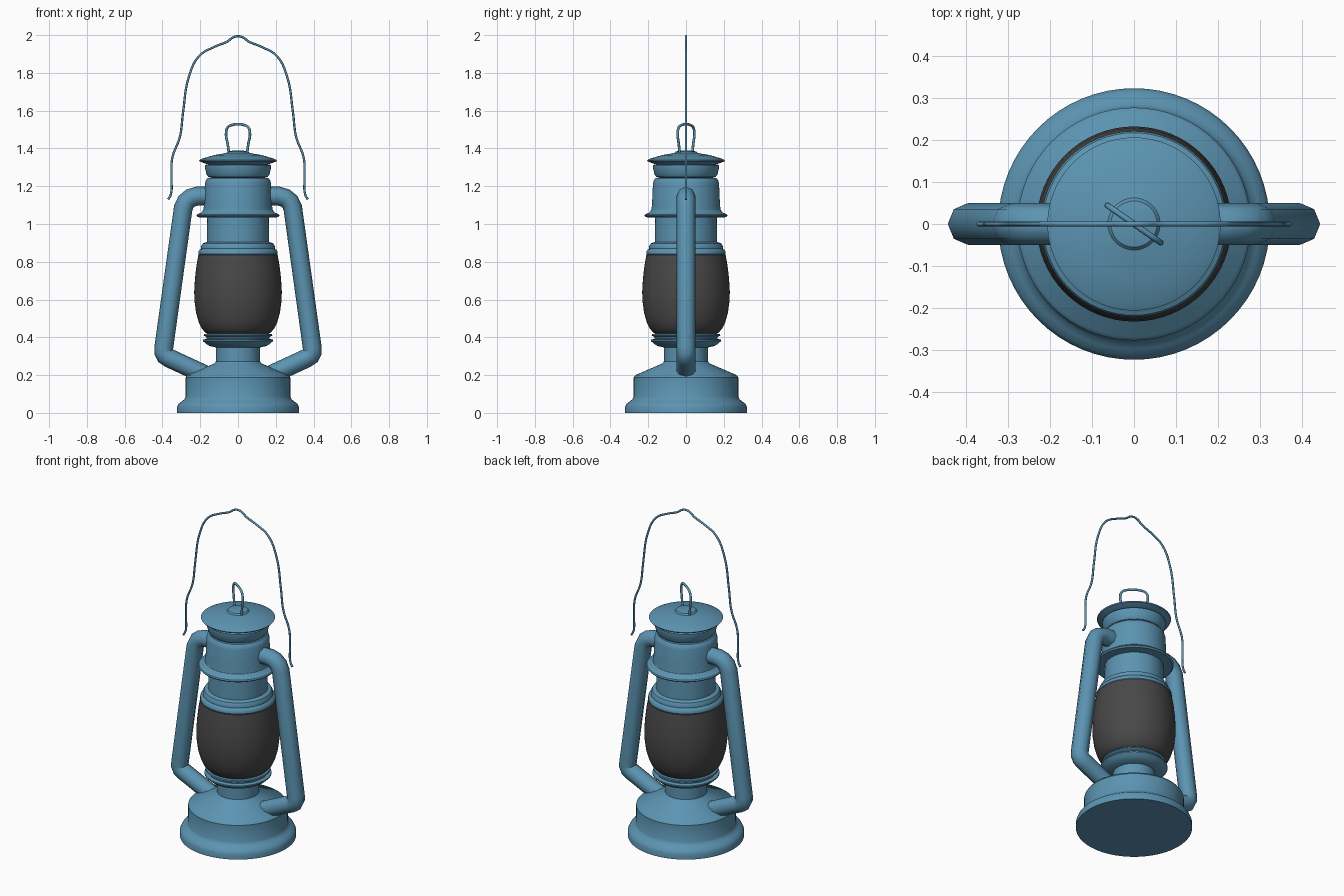
import bpy, bmesh, math
from mathutils import Vector

if "Cube" in bpy.data.objects:
    bpy.data.objects.remove(bpy.data.objects["Cube"])


def material(name, rgb):
    m = bpy.data.materials.new(name)
    m.diffuse_color = (*rgb, 1)
    m.use_nodes = True
    m.node_tree.nodes["Principled BSDF"].inputs["Base Color"].default_value = m.diffuse_color
    return m


BLUE = material("blue_metal", (0.107, 0.296, 0.445))
DARK = material("dark_glass", (0.065, 0.065, 0.065))


def finish(ob, mat, angle):
    ob.data.materials.clear()
    ob.data.materials.append(mat)
    bpy.ops.object.select_all(action='DESELECT')
    ob.select_set(True)
    bpy.context.view_layer.objects.active = ob
    bpy.ops.object.shade_smooth_by_angle(angle=math.radians(angle))


def lathe(name, profile, mat=BLUE, n=64):
    """Spin (radius, z) points, bottom to top, and cap both ends."""
    bm = bmesh.new()
    rings = [[bm.verts.new((r * math.cos(2 * math.pi * i / n),
                            r * math.sin(2 * math.pi * i / n), z))
              for i in range(n)] for r, z in profile]
    for a, b in zip(rings, rings[1:]):
        for i in range(n):
            j = (i + 1) % n
            bm.faces.new((a[i], a[j], b[j], b[i]))
    bm.faces.new(rings[0][::-1])
    bm.faces.new(rings[-1])
    me = bpy.data.meshes.new(name)
    bm.to_mesh(me)
    bm.free()
    ob = bpy.data.objects.new(name, me)
    bpy.context.collection.objects.link(ob)
    finish(ob, mat, 32)


def tube(name, pts, radius, smooth_path, turn=0.0):
    """Round bar along (x, z) points, optionally turned about z."""
    cu = bpy.data.curves.new(name, 'CURVE')
    cu.dimensions = '3D'
    cu.bevel_depth = radius
    cu.bevel_resolution = 2
    cu.use_fill_caps = True
    cu.resolution_u = 5
    sp = cu.splines.new('BEZIER' if smooth_path else 'POLY')
    co = [Vector((x * math.cos(turn), x * math.sin(turn), z)) for x, z in pts]
    if smooth_path:
        sp.bezier_points.add(len(co) - 1)
        for p, c in zip(sp.bezier_points, co):
            p.co = c
            p.handle_left_type = p.handle_right_type = 'AUTO'
    else:
        sp.points.add(len(co) - 1)
        for p, c in zip(sp.points, co):
            p.co = (*c, 1)
    ob = bpy.data.objects.new(name, cu)
    bpy.context.collection.objects.link(ob)
    bpy.ops.object.select_all(action='DESELECT')
    ob.select_set(True)
    bpy.context.view_layer.objects.active = ob
    bpy.ops.object.convert(target='MESH')
    finish(bpy.context.object, BLUE, 50)


# fuel tank with stepped foot and neck
lathe("fuel_tank", [(0.323, 0), (0.323, 0.03), (0.315, 0.048), (0.298, 0.06),
                    (0.284, 0.072), (0.277, 0.085), (0.277, 0.188), (0.268, 0.2),
                    (0.125, 0.262), (0.117, 0.272), (0.117, 0.36)])

# burner cup that carries the globe
lathe("burner_cup", [(0.11, 0.345), (0.15, 0.354), (0.168, 0.364), (0.186, 0.381),
                     (0.186, 0.388), (0.166, 0.393), (0.168, 0.402), (0.182, 0.41),
                     (0.18, 0.418), (0.15, 0.42)])

# globe
lathe("globe", [(0.15, 0.412), (0.172, 0.424), (0.193, 0.448), (0.208, 0.48),
                (0.222, 0.53), (0.23, 0.59), (0.232, 0.64), (0.228, 0.71),
                (0.22, 0.78), (0.21, 0.835)], DARK)

# collar above the globe and lower chimney
lathe("globe_collar", [(0.205, 0.833), (0.21, 0.84), (0.21, 0.852), (0.203, 0.864),
                       (0.195, 0.869), (0.195, 0.882), (0.187, 0.897), (0.165, 0.905),
                       (0.163, 1.04)])

# upper chimney drum with flared skirt
lathe("chimney_drum", [(0.16, 1.034), (0.213, 1.036), (0.221, 1.044), (0.217, 1.051),
                       (0.196, 1.06), (0.184, 1.073), (0.18, 1.1), (0.175, 1.215),
                       (0.17, 1.232), (0.16, 1.243), (0.13, 1.246)])

# vent cup and hood
lathe("vent_cup", [(0.13, 1.24), (0.158, 1.25), (0.167, 1.262), (0.176, 1.305),
                   (0.176, 1.312), (0.15, 1.318), (0.15, 1.33)])
lathe("hood", [(0.15, 1.314), (0.18, 1.322), (0.203, 1.332), (0.206, 1.338),
               (0.19, 1.346), (0.13, 1.364), (0.062, 1.376), (0.055, 1.384),
               (0.03, 1.388), (0.004, 1.389)])

# side air tubes, mirrored left and right
path = [(0.15, 1.148), (0.215, 1.148), (0.25, 1.138), (0.275, 1.118), (0.29, 1.085),
        (0.393, 0.345), (0.394, 0.322), (0.385, 0.303), (0.362, 0.289), (0.17, 0.2)]
for side, s in (("left", -1), ("right", 1)):
    tube("air_tube_" + side, [(s * x, z) for x, z in path], 0.05, False)

# carrying handle wire
half = [(0.37, 1.13), (0.356, 1.155), (0.352, 1.24), (0.348, 1.35), (0.308, 1.46),
        (0.291, 1.59), (0.26, 1.78), (0.205, 1.89), (0.12, 1.94), (0.055, 1.967),
        (0.03, 1.986)]
tube("carry_handle", [(-x, z) for x, z in half] + [(0, 1.994)] + half[::-1], 0.006, True)

# lifting ring on the hood, turned about the axis
ring = [(0.058, 1.37), (0.066, 1.42), (0.077, 1.485), (0.064, 1.514), (0.035, 1.525)]
tube("lifting_ring", [(-x, z) for x, z in ring] + [(0, 1.528)] + ring[::-1],
     0.007, True, math.radians(-35))
